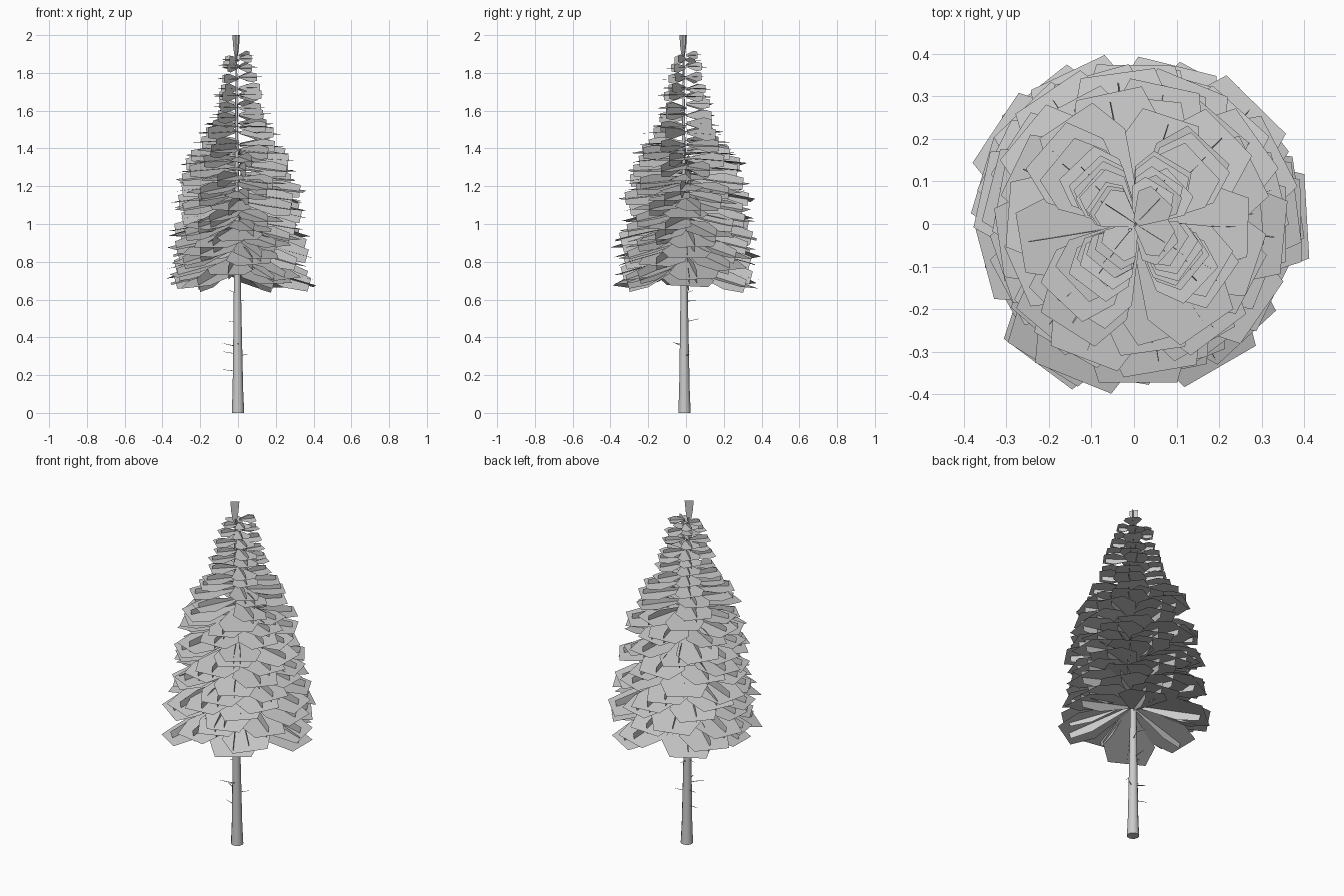
import bpy, bmesh, math, random
from mathutils import Matrix, Vector

random.seed(5)
if "Cube" in bpy.data.objects:
    bpy.data.objects.remove(bpy.data.objects["Cube"])

grey = bpy.data.materials.new("pale_grey")
grey.use_nodes = True
tone = (0.6, 0.6, 0.6, 1)
grey.diffuse_color = tone
grey.node_tree.nodes["Principled BSDF"].inputs["Base Color"].default_value = tone


def finish(name, bm):
    mesh = bpy.data.meshes.new(name)
    bm.to_mesh(mesh)
    bm.free()
    mesh.materials.append(grey)
    obj = bpy.data.objects.new(name, mesh)
    bpy.context.collection.objects.link(obj)
    return obj


def lerp_table(table, z):
    for (z0, r0), (z1, r1) in zip(table, table[1:]):
        if z <= z1:
            return r0 + (r1 - r0) * (z - z0) / (z1 - z0)
    return table[-1][1]


def rod(bm, start, end, r0, r1, sides):
    """Tapered stick between two points."""
    axis = Vector(end) - Vector(start)
    spin = axis.to_track_quat('Z', 'Y').to_matrix().to_4x4()
    place = Matrix.Translation((Vector(start) + Vector(end)) / 2) @ spin
    bmesh.ops.create_cone(bm, cap_ends=True, segments=sides, radius1=r0,
                          radius2=r1, depth=axis.length, matrix=place)


def card(bm, matrix, length, half):
    """Flat six-sided needle card along +x: narrow root, wide middle, blunt tip."""
    side = [(0.03, 0.2), (0.68, 1.0), (1.0, 0.72)]
    outline = [(t, -w) for t, w in side] + [(t, w) for t, w in reversed(side)]
    bm.faces.new([bm.verts.new(matrix @ Vector((length * t, half * w, 0)))
                  for t, w in outline])


# Trunk, flared at the foot, tapering and leaning slightly at the crown
trunk_profile = [(0, 0.033), (0.12, 0.028), (0.4, 0.023), (0.72, 0.018),
                 (1.3, 0.010), (1.9, 0.004)]
bm = bmesh.new()
sides = 12
rings = []
for z, r in trunk_profile:
    rings.append([bm.verts.new((r * math.cos(k * math.tau / sides) - 0.005 * z,
                                r * math.sin(k * math.tau / sides) - 0.008 - 0.003 * z, z))
                  for k in range(sides)])
for a, b in zip(rings, rings[1:]):
    for k in range(sides):
        j = (k + 1) % sides
        bm.faces.new((a[k], a[j], b[j], b[k]))
bm.faces.new(rings[0][::-1])
bm.faces.new(rings[-1])
trunk = finish("trunk", bm)
bpy.context.view_layer.objects.active = trunk
trunk.select_set(True)
bpy.ops.object.shade_smooth_by_angle()

# Bare dead twigs on the lower trunk: height, angle, reach
bm = bmesh.new()
for z, deg, reach in [(0.22, 175, 0.08), (0.30, 20, 0.06), (0.31, 165, 0.08),
                      (0.35, 215, 0.10), (0.36, 270, 0.07), (0.48, 100, 0.07),
                      (0.49, 190, 0.05), (0.59, 60, 0.06), (0.63, 140, 0.06)]:
    a = math.radians(deg)
    tip = (reach * math.cos(a), reach * math.sin(a), z + random.uniform(-0.01, 0.02))
    rod(bm, (0, -0.01, z), tip, 0.003, 0.001, 3)
finish("dead_twigs", bm)

# Tiers of branches: each is a flat card crossed by a slimmer upright card
outline = [(0.66, 0.425), (0.8, 0.415), (0.98, 0.39), (1.16, 0.36), (1.3, 0.325),
           (1.48, 0.265), (1.58, 0.19), (1.75, 0.14), (1.89, 0.095)]
flat_cards, upright_cards = bmesh.new(), bmesh.new()
tiers = 25
for i in range(tiers):
    f = i / (tiers - 1)
    tip_z = 0.67 + 1.21 * f
    reach = lerp_table(outline, tip_z)
    upper = tip_z > 1.42
    count = 4 if upper else 6
    turn = math.radians(51) if upper else i * 2.4
    for k in range(count):
        angle = turn + k * math.tau / count + random.uniform(-0.15, 0.15)
        length = reach * random.uniform(0.86, 1.0)
        slope = max(0.0, 0.3 * (1 - f * 1.4)) + random.uniform(-0.03, 0.03)
        z = tip_z + slope * length + random.uniform(-0.015, 0.015)
        matrix = (Matrix.Translation((0.004, 0, z)) @ Matrix.Rotation(angle, 4, 'Z')
                  @ Matrix.Rotation(slope, 4, 'Y')
                  @ Matrix.Rotation(random.uniform(-0.1, 0.1), 4, 'X'))
        card(flat_cards, matrix, length, 0.025 + 0.27 * length)
        card(upright_cards, matrix @ Matrix.Rotation(math.pi / 2, 4, 'X'),
             length * 0.93, 0.016 + 0.085 * length)
finish("flat_needle_cards", flat_cards)
finish("upright_needle_cards", upright_cards)

# Leader shoot: four upright fins that widen to the very top
bm = bmesh.new()
for k in range(4):
    a = k * math.tau / 4 + 0.6
    fin = [(0, 1.87), (0.009, 1.88), (0.019, 1.94), (0.024, 2.0), (0, 2.0)]
    bm.faces.new([bm.verts.new((r * math.cos(a) - 0.01, r * math.sin(a) - 0.015, z))
                  for r, z in fin])
finish("leader_shoot", bm)
